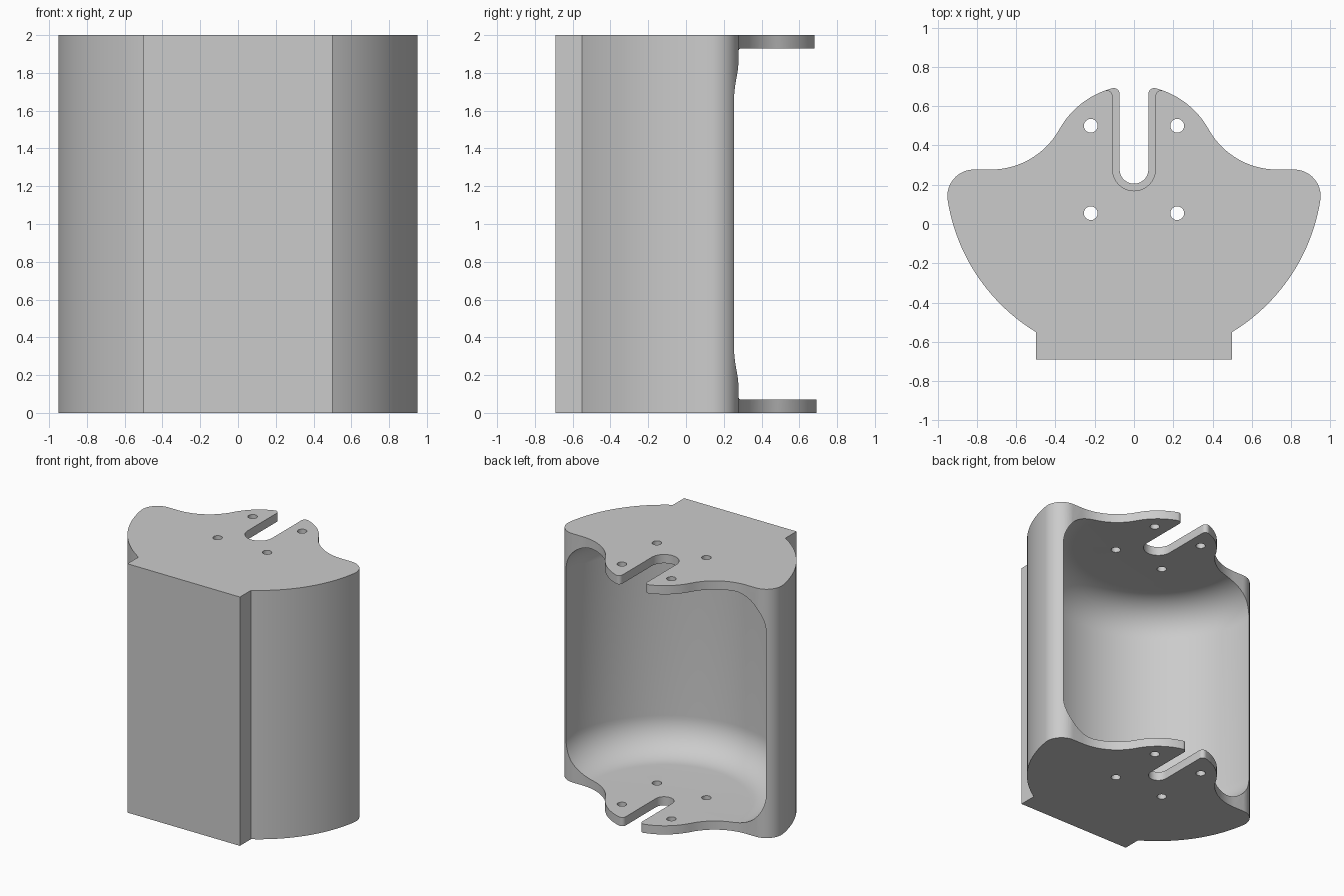
import bpy, bmesh
from math import sin, cos, radians, degrees, atan2, sqrt, pi

cube = bpy.data.objects.get("Cube")
if cube:
    bpy.data.objects.remove(cube, do_unlink=True)

HEIGHT, PLATE = 2.0, 0.07
CY = 0.27                 # shared centre of the round walls
R_OUT, R_TONGUE = 0.96, 0.435
R_CAVITY, R_FLOOR = 0.89, 0.27
Y_STEP = 0.277            # rear edge of the side walls

grey = bpy.data.materials.new("plain grey")
grey.use_nodes = True
color = (0.6, 0.6, 0.6, 1)
grey.diffuse_color = color
grey.node_tree.nodes["Principled BSDF"].inputs["Base Color"].default_value = color


def arc(cx, cy, r, start, end, steps):
    """Points on an arc, angles in degrees."""
    angles = [radians(start + (end - start) * i / steps) for i in range(steps + 1)]
    return [(cx + r * cos(a), cy + r * sin(a)) for a in angles]


def mirrored(half):
    """Close a right-hand half outline across x = 0."""
    return half + [(-x, y) for x, y in reversed(half) if x > 1e-5]


def new_object(name, bm):
    bmesh.ops.recalc_face_normals(bm, faces=bm.faces[:])
    mesh = bpy.data.meshes.new(name)
    bm.to_mesh(mesh)
    bm.free()
    mesh.materials.append(grey)
    obj = bpy.data.objects.new(name, mesh)
    bpy.context.collection.objects.link(obj)
    return obj


def prism(name, points, z0, z1):
    bm = bmesh.new()
    face = bm.faces.new([bm.verts.new((x, y, z0)) for x, y in points])
    top = bmesh.ops.extrude_face_region(bm, geom=[face])["geom"]
    bmesh.ops.translate(bm, vec=(0, 0, z1 - z0),
                        verts=[v for v in top if isinstance(v, bmesh.types.BMVert)])
    return new_object(name, bm)


# Housing: front block, round side wall, rounded lug, concave sweep, tongue
r_lug, r_sweep = 0.135, 0.4
lug_y = Y_STEP - r_lug
lug_x = sqrt((R_OUT - r_lug) ** 2 - (lug_y - CY) ** 2)
lug_angle = degrees(atan2(lug_y - CY, lug_x))
sweep_y = Y_STEP + r_sweep
sweep_x = sqrt((R_TONGUE + r_sweep) ** 2 - (sweep_y - CY) ** 2)
sweep_angle = degrees(atan2(sweep_y - CY, sweep_x))
front_angle = -degrees(atan2(sqrt(R_OUT ** 2 - 0.25), 0.5))

half = [(0.5, -0.69)]
half += arc(0, CY, R_OUT, front_angle, lug_angle, 32)
half += arc(lug_x, lug_y, r_lug, lug_angle, 90, 16)[1:]
half += arc(sweep_x, sweep_y, r_sweep, 270, 180 + sweep_angle, 20)
half += arc(0, CY, R_TONGUE, sweep_angle, 90, 24)[1:]
housing = prism("housing", mirrored(half), 0, HEIGHT)


def cut(cutter):
    mod = housing.modifiers.new("cut", 'BOOLEAN')
    mod.operation = 'DIFFERENCE'
    mod.solver = 'EXACT'
    mod.object = cutter
    bpy.context.view_layer.objects.active = housing
    bpy.ops.object.modifier_apply(modifier=mod.name)
    bpy.data.objects.remove(cutter, do_unlink=True)


# Drum-shaped cavity with filleted floor and ceiling
low = arc(R_CAVITY - R_FLOOR, PLATE + R_FLOOR, R_FLOOR, -90, 0, 16)
profile = [(0, PLATE)] + low
profile += [(r, HEIGHT - z) for r, z in reversed(profile)]
bm = bmesh.new()
verts = [bm.verts.new((r, CY, z)) for r, z in profile]
edges = [bm.edges.new(pair) for pair in zip(verts, verts[1:])]
bmesh.ops.spin(bm, geom=verts + edges, cent=(0, CY, 0), axis=(0, 0, 1),
               angle=2 * pi, steps=128)
bmesh.ops.remove_doubles(bm, verts=bm.verts[:], dist=1e-5)
cut(new_object("cavity_cutter", bm))


# Open slots with rounded mouths, wider in the top plate
def slot(name, half_width, z0, z1):
    r = 0.03
    mouth_x = half_width + r
    mouth_y = CY + sqrt((R_TONGUE - r) ** 2 - mouth_x ** 2)
    out = degrees(atan2(mouth_y - CY, mouth_x))
    pts = arc(0, CY + 0.008, half_width, -90, 0, 12)
    pts += arc(mouth_x, mouth_y, r, 180, out, 8)
    pts.append((pts[-1][0], 0.9))
    cut(prism(name, mirrored(pts), z0, z1))


slot("bottom_slot_cutter", 0.073, -0.1, 1)
slot("top_slot_cutter", 0.109, 1, HEIGHT + 0.1)

# Four screw holes through both plates
for x in (-0.22, 0.22):
    for y in (0.055, 0.5):
        cut(prism("hole_cutter", arc(x, y, 0.035, 0, 345, 23), -0.1, HEIGHT + 0.1))

bpy.ops.object.select_all(action='DESELECT')
housing.select_set(True)
bpy.context.view_layer.objects.active = housing
bpy.ops.object.shade_smooth_by_angle(angle=radians(30))
